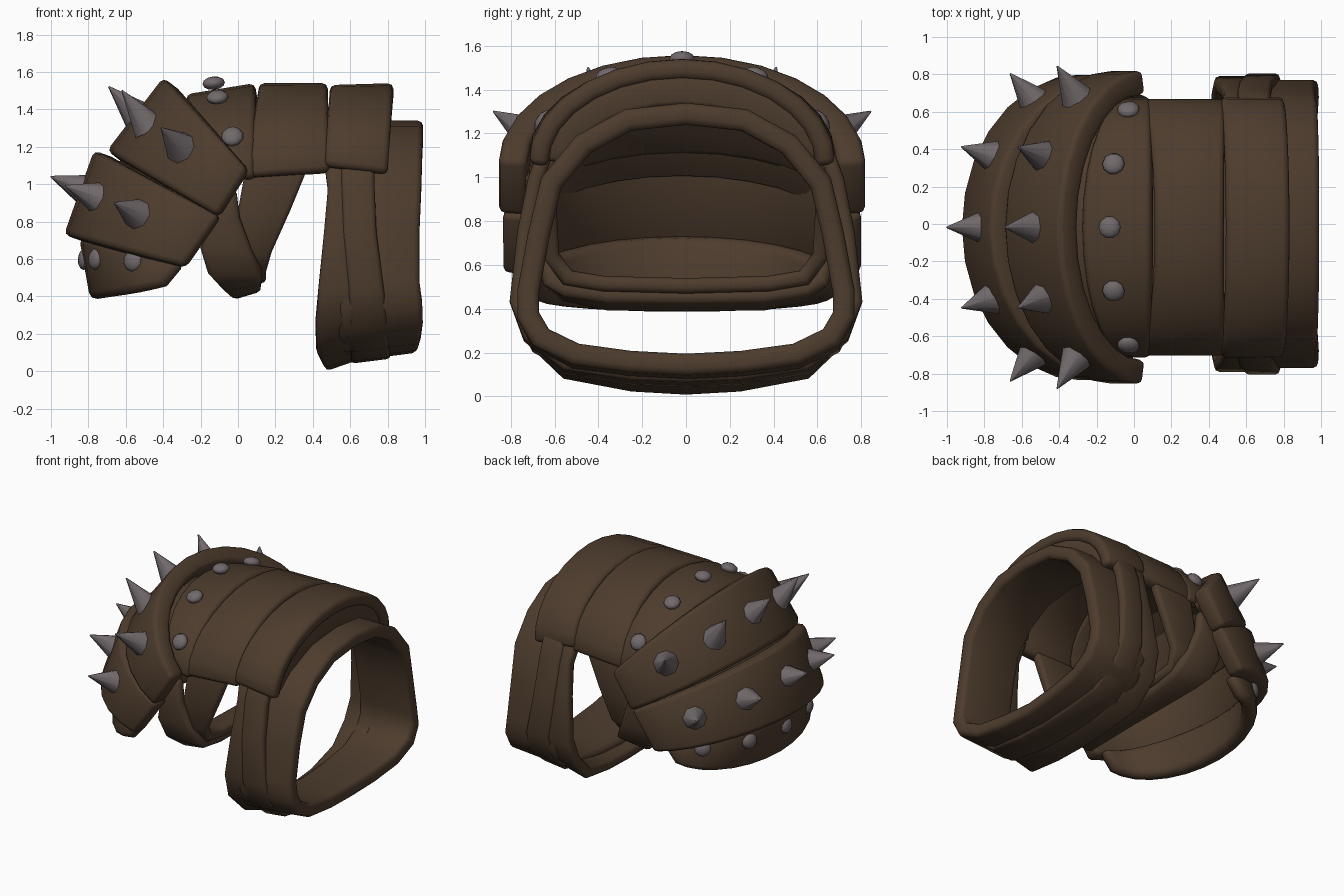
import bpy
import math
from mathutils import Vector

cube = bpy.data.objects.get("Cube")
if cube:
    bpy.data.objects.remove(cube, do_unlink=True)

SHIFT = -0.018  # the plates and metalwork sit slightly off centre


def material(name, rgb):
    mat = bpy.data.materials.new(name)
    mat.use_nodes = True
    color = (*rgb, 1.0)
    mat.diffuse_color = color
    bsdf = mat.node_tree.nodes["Principled BSDF"]
    bsdf.inputs["Base Color"].default_value = color
    bsdf.inputs["Roughness"].default_value = 0.8
    return mat


LEATHER = material("brown leather", (0.074, 0.045, 0.026))
METAL = material("grey metal", (0.165, 0.14, 0.145))


def finish(obj, mat, angle):
    """Bake modifiers, then smooth the shading but keep hard edges."""
    obj.data.materials.clear()
    obj.data.materials.append(mat)
    bpy.ops.object.select_all(action="DESELECT")
    obj.select_set(True)
    bpy.context.view_layer.objects.active = obj
    bpy.ops.object.convert(target="MESH")
    bpy.ops.object.shade_smooth_by_angle(angle=math.radians(angle))


def band(name, rail_a, rail_b, thick, bevel, closed=False):
    """Thick padded strip between two rails of equal length."""
    n = len(rail_a)
    last = n if closed else n - 1
    faces = [(i, (i + 1) % n, n + (i + 1) % n, n + i) for i in range(last)]
    mesh = bpy.data.meshes.new(name)
    mesh.from_pydata(rail_a + rail_b, [], faces)
    obj = bpy.data.objects.new(name, mesh)
    bpy.context.collection.objects.link(obj)
    solid = obj.modifiers.new("Thickness", "SOLIDIFY")
    solid.thickness = thick
    solid.offset = -1
    solid.use_even_offset = True
    soft = obj.modifiers.new("Soft edges", "BEVEL")
    soft.width = bevel
    soft.segments = 2
    soft.limit_method = "ANGLE"
    soft.angle_limit = math.radians(50)
    finish(obj, LEATHER, 55)


def arch_rail(base, crown, half_width, steps=14):
    """Half ellipse from +y over the crown to -y; base and crown are (x, z)."""
    rail = []
    for i in range(steps + 1):
        t = math.pi * i / steps
        s = math.sin(t)
        rail.append((base[0] + (crown[0] - base[0]) * s,
                     half_width * math.cos(t) + SHIFT,
                     base[1] + (crown[1] - base[1]) * s))
    return rail


def arch(name, base_a, crown_a, base_b, crown_b, width, thick=0.10, bevel=0.03):
    band(name, arch_rail(base_a, crown_a, width), arch_rail(base_b, crown_b, width),
         thick, bevel)


def strap(name, half, thick, bevel, rise, closed=False):
    """Half is a list of (x_left, x_right, y, z), mirrored across y = 0.
    Rise lifts the right rail towards the bottom of the loop."""
    if closed:
        # from the top centre, down the right side, back up the left side
        path = [(a, b, -y, z) for a, b, y, z in half]
        path += [(a, b, y, z) for a, b, y, z in reversed(half[1:-1])]
    else:
        # U shape from the right end, under, to the left end
        path = [(a, b, -y, z) for a, b, y, z in reversed(half[1:])] + half
    band(name, [(a, y, z) for a, b, y, z in path],
         [(b, y, z + rise * max(0, 1 - 2 * z)) for a, b, y, z in path],
         thick, bevel, closed)


# Back-of-hand plates, the rear one thickly padded down to the cuff
arch("rear_hand_plate", (0.46, 1.10), (0.49, 1.53), (0.80, 1.06), (0.83, 1.54), 0.70, 0.09)
arch("rear_plate_padding", (0.50, 1.10), (0.53, 1.46), (0.77, 1.08), (0.815, 1.47),
     0.635, 0.14, 0.02)
arch("middle_hand_plate", (0.03, 1.04), (0.11, 1.54), (0.49, 1.07), (0.48, 1.54), 0.69)
arch("front_hand_plate", (-0.04, 1.05), (-0.28, 1.48), (0.09, 1.03), (0.09, 1.54), 0.70)

# Slanted knuckle and finger plates, with linings behind their joints
arch("upper_knuckle_plate", (-0.11, 0.83), (-0.70, 1.18), (0.05, 1.08), (-0.40, 1.57),
     0.84, 0.13)
arch("lower_knuckle_plate", (-0.29, 0.56), (-0.93, 0.73), (-0.10, 0.83), (-0.77, 1.18),
     0.82, 0.13)
arch("finger_plate", (-0.39, 0.46), (-0.79, 0.38), (-0.29, 0.58), (-0.85, 0.72),
     0.72, 0.10, 0.04)
arch("knuckle_lining", (-0.17, 0.75), (-0.70, 1.02), (0.0, 1.0), (-0.48, 1.36),
     0.73, 0.03, 0.008)
arch("hand_lining", (-0.08, 0.95), (-0.52, 1.33), (0.0, 1.04), (-0.22, 1.47),
     0.70, 0.04, 0.008)

# Palm straps
strap("front_palm_strap", [
    (-0.03, 0.13, 0.0, 0.38), (-0.04, 0.13, 0.36, 0.385), (-0.09, 0.13, 0.56, 0.43),
    (-0.16, 0.13, 0.65, 0.51), (-0.20, 0.07, 0.69, 0.65), (-0.16, 0.01, 0.71, 0.82),
    (-0.09, -0.01, 0.70, 0.98)], 0.08, 0.03, 0.2)
strap("rear_palm_strap", [
    (-0.02, 0.15, 0.0, 0.47), (-0.02, 0.15, 0.38, 0.48), (-0.02, 0.15, 0.56, 0.51),
    (-0.02, 0.18, 0.65, 0.63), (0.0, 0.28, 0.66, 0.86), (0.04, 0.37, 0.66, 1.08)],
    0.07, 0.025, 0)

# Wrist cuff, which runs inside the two straps hanging from the rear plate
strap("wrist_cuff", [
    (0.54, 0.99, 0.0, 1.34), (0.54, 0.99, 0.28, 1.31), (0.54, 0.985, 0.50, 1.19),
    (0.54, 0.98, 0.66, 1.0), (0.54, 0.97, 0.72, 0.75), (0.54, 0.97, 0.77, 0.48),
    (0.54, 0.985, 0.77, 0.34), (0.54, 0.99, 0.70, 0.20), (0.54, 0.98, 0.52, 0.10),
    (0.54, 0.97, 0.26, 0.06), (0.54, 0.96, 0.0, 0.045)], 0.10, 0.03, 0.06, True)
strap("outer_wrist_strap", [
    (0.60, 0.82, 0.0, 0.04), (0.60, 0.82, 0.25, 0.05), (0.60, 0.81, 0.56, 0.10),
    (0.60, 0.80, 0.74, 0.25), (0.59, 0.78, 0.805, 0.43), (0.56, 0.74, 0.77, 0.75),
    (0.55, 0.73, 0.72, 1.0), (0.55, 0.73, 0.66, 1.16)], 0.07, 0.025, 0.03)
strap("inner_wrist_strap", [
    (0.47, 0.70, 0.0, 0.0), (0.46, 0.70, 0.25, 0.015), (0.43, 0.69, 0.56, 0.075),
    (0.42, 0.66, 0.73, 0.24), (0.43, 0.63, 0.79, 0.43), (0.46, 0.61, 0.755, 0.75),
    (0.48, 0.60, 0.71, 0.98), (0.46, 0.60, 0.65, 1.14)], 0.08, 0.025, 0.08)


def mirrored(rows):
    """Yield each position and direction, then its copy on the other side."""
    for pos, way in rows:
        for side in ((1, -1) if pos[1] else (1,)):
            yield (Vector((pos[0], side * pos[1] + SHIFT, pos[2])),
                   Vector((way[0], side * way[1], way[2])))


# Spikes: base position and the vector to the tip
spikes = [
    ((-0.54, 0, 1.37), (-0.15, 0, 0.15)),
    ((-0.49, 0.38, 1.32), (-0.13, 0.05, 0.18)),
    ((-0.31, 0.70, 1.20), (-0.10, 0.16, 0.10)),
    ((-0.82, 0, 0.97), (-0.18, 0, 0.07)),
    ((-0.76, 0.38, 0.93), (-0.16, 0.05, 0.06)),
    ((-0.54, 0.68, 0.84), (-0.12, 0.14, 0.06)),
]
for pos, way in mirrored(spikes):
    bpy.ops.mesh.primitive_cone_add(vertices=8, radius1=0.092, radius2=0.004,
                                    depth=way.length + 0.02,
                                    location=pos + way * 0.46,
                                    rotation=way.to_track_quat("Z", "Y").to_euler())
    bpy.context.object.name = "spike"
    finish(bpy.context.object, METAL, 50)

# Domed studs: position and the way each one faces
studs = [
    ((-0.13, 0, 1.54), (-0.1, 0, 1)),
    ((-0.11, 0.34, 1.465), (-0.1, 0.35, 1)),
    ((-0.03, 0.63, 1.255), (-0.1, 1, 0.7)),
    ((-0.82, 0, 0.60), (-1, 0, 0.1)),
    ((-0.76, 0.35, 0.60), (-1, 0.4, 0.1)),
    ((-0.56, 0.62, 0.59), (-0.6, 0.8, 0.1)),
]
for pos, way in mirrored(studs):
    bpy.ops.mesh.primitive_uv_sphere_add(segments=10, ring_count=6, radius=0.06,
                                         location=pos,
                                         rotation=way.to_track_quat("Z", "Y").to_euler())
    bpy.context.object.name = "stud"
    bpy.context.object.scale.z = 0.6
    finish(bpy.context.object, METAL, 60)
